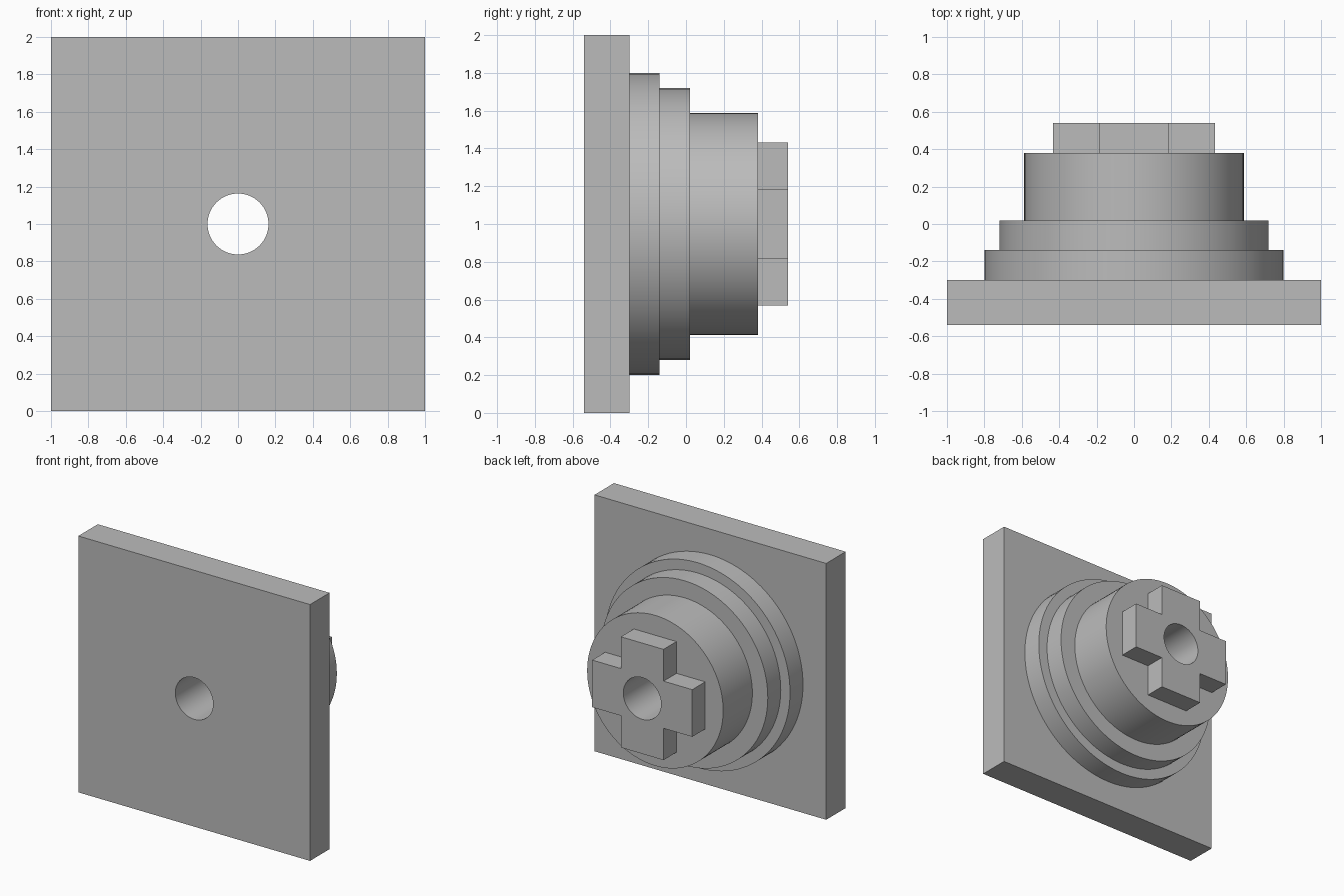
import bpy, bmesh
from math import cos, sin, tau, radians

cube = bpy.data.objects.get("Cube")
if cube:
    bpy.data.objects.remove(cube, do_unlink=True)

CENTRE_Z = 1.0
BORE = 0.163

grey = bpy.data.materials.new("plain_grey")
grey.use_nodes = True
colour = (0.5, 0.5, 0.5, 1)
grey.diffuse_color = colour
grey.node_tree.nodes["Principled BSDF"].inputs["Base Color"].default_value = colour


def circle(radius, sides=96):
    return [(radius * cos(tau * i / sides), radius * sin(tau * i / sides))
            for i in range(sides)]


def prism(name, outline, front, back):
    """Extrude an outline in x and z from y = front to y = back."""
    bm = bmesh.new()
    face = bm.faces.new([bm.verts.new((x, front, z + CENTRE_Z)) for x, z in outline])
    result = bmesh.ops.extrude_face_region(bm, geom=[face], use_keep_orig=True)
    moved = [v for v in result["geom"] if isinstance(v, bmesh.types.BMVert)]
    bmesh.ops.translate(bm, verts=moved, vec=(0, back - front, 0))
    bmesh.ops.recalc_face_normals(bm, faces=bm.faces)
    mesh = bpy.data.meshes.new(name)
    bm.to_mesh(mesh)
    bm.free()
    mesh.materials.append(grey)
    obj = bpy.data.objects.new(name, mesh)
    bpy.context.collection.objects.link(obj)
    return obj


# Outlines of the square plate and the cross-shaped key
square = [(-1, -1), (1, -1), (1, 1), (-1, 1)]
tip, arm = 0.432, 0.184
quarter = [(tip, -arm), (tip, arm), (arm, arm)]
cross = []
for turn in range(4):
    cross += quarter
    quarter = [(-z, x) for x, z in quarter]

# Plate, stepped round boss and key, stacked from front to back
parts = [
    prism("base_plate", square, -0.54, -0.30),
    prism("wide_step", circle(0.80), -0.30, -0.14),
    prism("middle_step", circle(0.72), -0.14, 0.02),
    prism("hub", circle(0.587), 0.02, 0.38),
    prism("cross_key", cross, 0.38, 0.54),
]

# Bore through every part
cutter = prism("bore_cutter", circle(BORE, 64), -1, 1)
cutter.hide_render = True
for part in parts:
    cut = part.modifiers.new("bore", 'BOOLEAN')
    cut.operation = 'DIFFERENCE'
    cut.solver = 'EXACT'
    cut.object = cutter
    bpy.ops.object.select_all(action='DESELECT')
    part.select_set(True)
    bpy.context.view_layer.objects.active = part
    bpy.ops.object.modifier_apply(modifier=cut.name)
    bpy.ops.object.shade_smooth_by_angle(angle=radians(30))
bpy.data.objects.remove(cutter, do_unlink=True)
